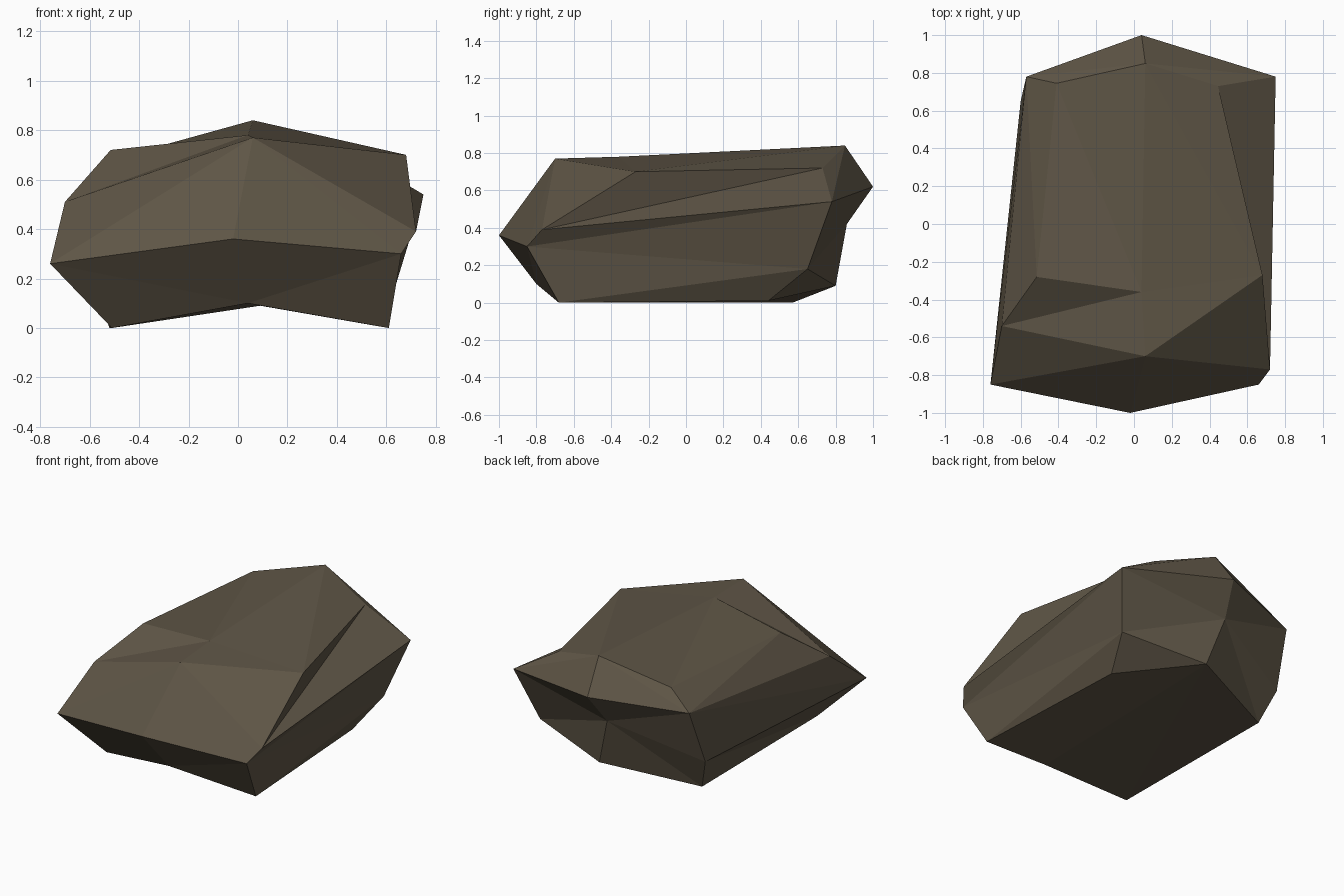
import bpy, bmesh

if "Cube" in bpy.data.objects:
    bpy.data.objects.remove(bpy.data.objects["Cube"])

# Four six-sided rings, from the base up to the crown (counter-clockwise from front left)
base = [(-.51, -.68, 0), (.04, -.80, .10), (.61, -.68, 0),
        (.55, .44, .01), (.09, .80, .09), (-.52, .57, 0)]
belly = [(-.76, -.85, .26), (-.02, -1, .36), (.66, -.85, .30),
         (.64, .65, .18), (-.01, .86, .42), (-.60, .65, .22)]
shoulder = [(-.70, -.54, .51), (.06, -.70, .77), (.72, -.77, .39),
            (.75, .78, .54), (.04, 1, .62), (-.57, .78, .59)]
crown = [(-.515, -.28, .72), (.04, -.36, .78), (.68, -.27, .70),
         (.445, .73, .72), (.06, .85, .84), (-.41, .745, .71)]

bm = bmesh.new()
base, belly, shoulder, crown = [[bm.verts.new(p) for p in ring]
                                for ring in (base, belly, shoulder, crown)]


def band(low, high, steps):
    """Join two rings with triangles; each step advances the lower (l) or upper (u) ring."""
    i = j = 0
    for s in steps:
        a, b = low[i % 6], high[j % 6]
        if s == "l":
            i += 1
            bm.faces.new((a, low[i % 6], b))
        else:
            j += 1
            bm.faces.new((a, high[j % 6], b))


def cap(ring, tris):
    for t in tris.split():
        bm.faces.new([ring[int(k)] for k in t])


# Chiselled sides
band(base, belly, "luulullululu")
band(belly, shoulder, "ulluulluullu")
band(shoulder, crown, "ululululluul")
# Arched underside and sloping top
cap(base, "450 401 412 423")
cap(crown, "501 514 412 423")
bmesh.ops.recalc_face_normals(bm, faces=bm.faces)

mesh = bpy.data.meshes.new("rock")
bm.to_mesh(mesh)
bm.free()

# Single brown stone colour
mat = bpy.data.materials.new("brown stone")
mat.diffuse_color = (.115, .093, .062, 1)
mat.use_nodes = True
mat.node_tree.nodes["Principled BSDF"].inputs["Base Color"].default_value = mat.diffuse_color
mesh.materials.append(mat)

rock = bpy.data.objects.new("rock", mesh)
bpy.context.collection.objects.link(rock)
